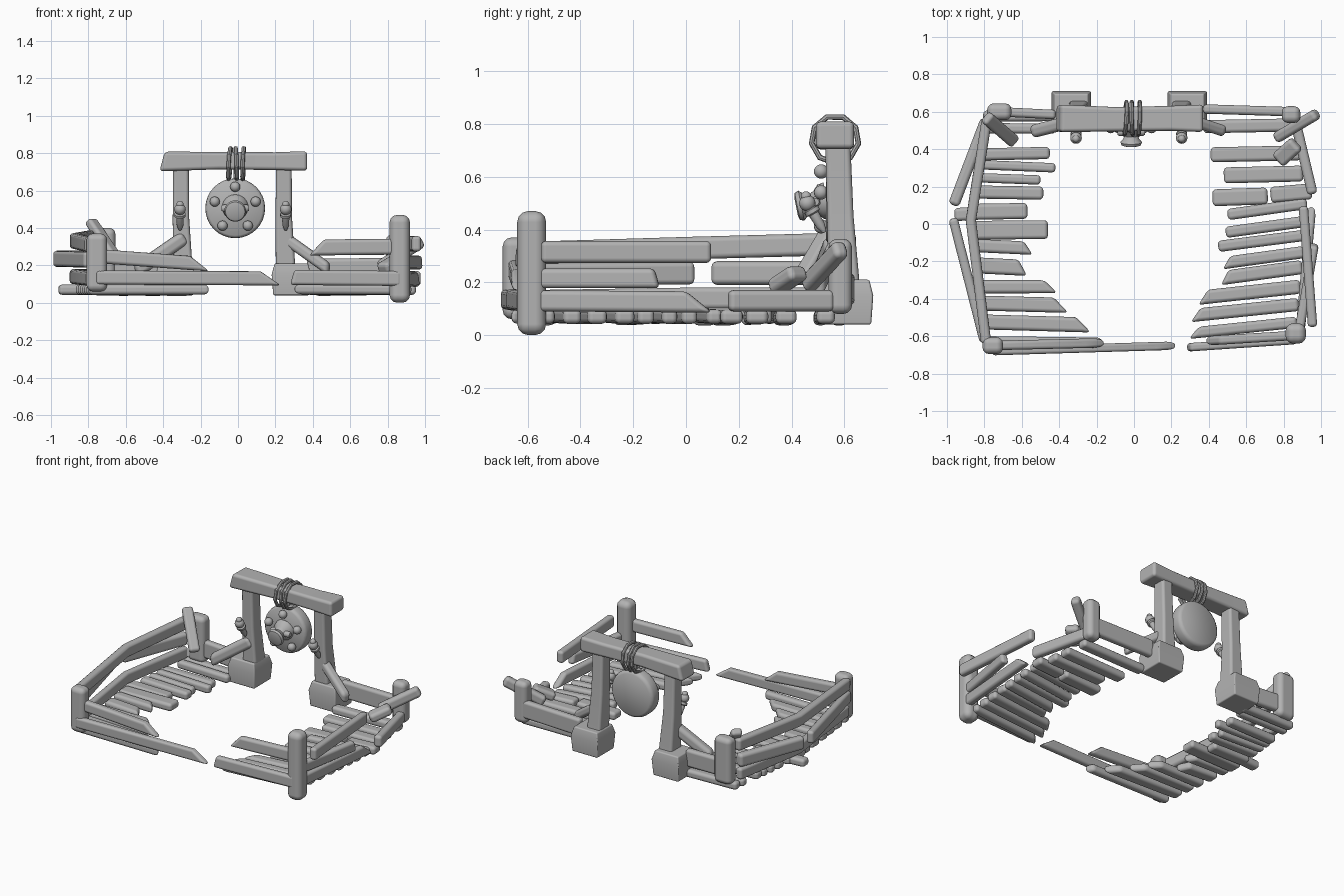
import bpy, bmesh, math, random
from mathutils import Vector

random.seed(4)
cube = bpy.data.objects.get("Cube")
if cube:
    bpy.data.objects.remove(cube, do_unlink=True)

grey = bpy.data.materials.new("plain_grey")
grey.use_nodes = True
grey.diffuse_color = (0.45, 0.45, 0.45, 1)
bsdf = next(n for n in grey.node_tree.nodes if n.type == 'BSDF_PRINCIPLED')
bsdf.inputs["Base Color"].default_value = (0.45, 0.45, 0.45, 1)


def finish(name, bm, angle=None):
    bmesh.ops.recalc_face_normals(bm, faces=bm.faces[:])
    mesh = bpy.data.meshes.new(name)
    bm.to_mesh(mesh)
    bm.free()
    mesh.materials.append(grey)
    mesh.shade_smooth()
    if angle:
        mesh.set_sharp_from_angle(angle=math.radians(angle))
    ob = bpy.data.objects.new(name, mesh)
    bpy.context.collection.objects.link(ob)
    return ob


def timber(name, path, width, height, scales=None, cut=(0, 0), rounding=0.38):
    """Rounded beam along a path; cut slants the far end sideways or upwards."""
    pts = [Vector(p) for p in path]
    bm = bmesh.new()
    rings = []
    for i, p in enumerate(pts):
        d = (pts[min(i + 1, len(pts) - 1)] - pts[max(i - 1, 0)]).normalized()
        side = d.cross(Vector((0, 1, 0) if abs(d.z) > 0.9 else (0, 0, 1))).normalized()
        up = side.cross(d)
        k = scales[i] if scales else 1
        ring = []
        for s, u in ((-1, -1), (1, -1), (1, 1), (-1, 1)):
            co = p + side * s * width * k / 2 + up * u * height * k / 2
            if i == len(pts) - 1:
                co -= d * (max(0, s * cut[0]) + max(0, u * cut[1]))
            ring.append(bm.verts.new(co))
        rings.append(ring)
    for a, b in zip(rings, rings[1:]):
        for j in range(4):
            bm.faces.new((a[j], a[(j + 1) % 4], b[(j + 1) % 4], b[j]))
    bm.faces.new(rings[0])
    bm.faces.new(rings[-1])
    ob = finish(name, bm)
    bev = ob.modifiers.new("rounded", 'BEVEL')
    bev.width = min(width, height) * rounding
    bev.segments = 3
    bev.limit_method = 'ANGLE'
    bev.angle_limit = math.radians(35)
    bev.harden_normals = True
    return ob


def lathe(name, origin, axis, profile, sides=24):
    """Turned part: profile lists (distance along axis, radius)."""
    axis = Vector(axis).normalized()
    u = axis.orthogonal().normalized()
    v = axis.cross(u)
    bm = bmesh.new()
    rings = []
    for dist, r in profile:
        rings.append([bm.verts.new(Vector(origin) + axis * dist
                      + (u * math.cos(t) + v * math.sin(t)) * r)
                      for t in (math.tau * i / sides for i in range(sides))])
    for a, b in zip(rings, rings[1:]):
        for j in range(sides):
            bm.faces.new((a[j], a[(j + 1) % sides], b[(j + 1) % sides], b[j]))
    bm.faces.new(rings[0])
    bm.faces.new(rings[-1])
    return finish(name, bm, 40)


def ball(name, pos, r):
    bm = bmesh.new()
    bmesh.ops.create_uvsphere(bm, u_segments=16, v_segments=10, radius=r)
    bmesh.ops.translate(bm, vec=pos, verts=bm.verts)
    finish(name, bm)


def torus(name, pos, R, r, lean):
    bpy.ops.mesh.primitive_torus_add(location=pos, major_radius=R, minor_radius=r,
                                     major_segments=9, minor_segments=8,
                                     rotation=(lean * 2, math.pi / 2 + lean, lean))
    ob = bpy.context.object
    ob.name = name
    ob.data.materials.append(grey)


# Corner posts
timber("front_left_post", [(.865, -.585, 0), (.865, -.585, .47)], .11, .11)
timber("front_right_post", [(-.755, -.65, .06), (-.755, -.65, .37)], .11, .09)
timber("back_left_post", [(.84, .585, .08), (.84, .585, .365)], .1, .09)
timber("back_right_post", [(-.72, .6, .08), (-.72, .6, .4)], .13, .09)

# Arch: stone feet, uprights and crossbeam
for side, x in (("right", -.335), ("left", .285)):
    timber(side + "_foot", [(x, .61, .04), (x, .61, .15), (x, .61, .21)], .21, .2,
           scales=(.92, 1, .85), rounding=.04)
for side, x, lean in (("right", -.305, .01), ("left", .245, .01)):
    timber(side + "_upright", [(x + lean, .6, .17), (x, .585, .45), (x, .575, .74)], .088, .1,
           scales=(1.2, 1, .95), rounding=.2)
timber("crossbeam", [(.37, .565, .758), (.2, .565, .757), (-.1, .56, .76), (-.42, .565, .755)],
       .14, .1, scales=(1.05, .95, .93, 1.05), cut=(0, .03), rounding=.2)

# Rope loops and hanger
for x, lean in ((-.045, .06), (-.01, -.03), (.028, .04)):
    torus("rope_loop", (x, .565, .742), .09, .011, lean)
lathe("rope_hanger", (-.012, .57, .72), (0, 0, -1), [(0, .012), (.08, .012)], 8)

# Gong with studs and central boss
lathe("gong", (-.015, .53, .505), (0, 1, 0),
      [(0, .145), (.01, .157), (.025, .16), (.065, .16), (.08, .155), (.09, .14)], 32)
for i in range(5):
    a = math.pi / 2 + math.tau * i / 5
    ball("gong_stud", (-.015 + .115 * math.cos(a), .512, .505 + .115 * math.sin(a)), .027)
lathe("gong_boss", (-.015, .535, .51), (0, -1, -.2),
      [(0, .07), (.025, .066), (.045, .045), (.065, .036), (.085, .045), (.1, .058),
       (.115, .052), (.12, .035)])
lathe("boss_pin", (-.088, .49, .505), (1, 0, 0),
      [(0, .014), (.01, .02), (.136, .02), (.146, .014)], 12)

# Pegs on the uprights
for x in (-.31, .255):
    lathe("peg", (x, .525, .39), (0, -.5, .85),
          [(0, .008), (.03, .018), (.08, .02), (.085, .03), (.1, .03), (.105, .018)], 12)
    ball("peg_knob", (x, .46, .5), .031)
    ball("peg_tip", (x, .455, .525), .02)

# Leaning braces and loose timbers
timber("right_brace", [(-.285, .56, .35), (-.56, .49, .16)], .07, .075, cut=(0, .03))
timber("left_brace", [(.26, .57, .34), (.5, .49, .17)], .06, .06, cut=(0, .03))
timber("right_leaning_plank", [(-.64, .44, .22), (-.79, .57, .44)], .07, .05)
timber("left_leaning_plank", [(.98, .59, .33), (.76, .46, .19)], .06, .07)
timber("left_loose_block", [(.87, .43, .24), (.77, .34, .18)], .09, .06)

# Right side rails
timber("right_top_rail", [(-.79, -.64, .31), (-.872, .02, .33), (-.785, .57, .345)], .055, .085)
timber("right_middle_rail", [(-.8, -.63, .23), (-.968, .03, .235)], .05, .085)
timber("right_middle_rail", [(-.79, .56, .235), (-.965, .1, .235)], .06, .09)
timber("right_low_rail", [(-.79, -.63, .13), (-.875, .02, .14), (-.79, .56, .14)], .05, .08)

# Left side rails
timber("left_top_rail", [(.955, -.55, .315), (.905, .095, .315)], .05, .083)
timber("left_middle_rail", [(.885, -.56, .215), (.965, -.1, .215)], .05, .075, cut=(0, .02))
timber("left_low_rail", [(.89, -.56, .13), (.95, .1, .125)], .05, .08, cut=(0, .1))
timber("left_low_rail", [(.86, .56, .13), (.955, .16, .13)], .055, .08)

# Front rails
timber("front_right_low_rail", [(-.76, -.68, .135), (.23, -.65, .13)], .045, .075, cut=(0, .11))
timber("front_right_high_rail", [(-.76, -.65, .25), (-.15, -.635, .205)], .05, .075, cut=(0, .11))
timber("front_left_low_rail", [(.87, -.62, .13), (.28, -.66, .135)], .045, .08, cut=(0, .02))
timber("front_left_high_rail", [(.87, -.595, .3), (.38, -.625, .295)], .05, .085, cut=(0, .08))

# Back rails
timber("back_left_rail", [(.85, .6, .18), (.37, .615, .175)], .05, .12)
timber("back_right_rail", [(-.72, .6, .18), (-.42, .585, .17)], .05, .12)

# Floor boards: (y, inner end, width, slant of the inner end)
right_boards = ((.58, -.4, .06, 0), (.51, -.42, .055, 0), (.38, -.45, .065, 0),
                (.3, -.42, .05, 0), (.235, -.5, .05, 0), (.165, -.485, .07, 0),
                (.07, -.57, .085, 0), (-.03, -.46, .1, 0), (-.13, -.54, .07, .05),
                (-.235, -.57, .085, .05), (-.335, -.41, .07, .07), (-.435, -.35, .08, .08),
                (-.54, -.23, .08, .08), (-.635, -.15, .055, .03))
for y, inner, w, slant in right_boards:
    outer = -.87 + .11 * abs(y)
    timber("right_floor_board", [(outer, y + random.uniform(-.01, .02), .07),
           (inner, y, random.uniform(.062, .075))], w, .055, cut=(-slant, 0))

left_boards = ((.52, .37, .07, 0), (.37, .41, .08, 0), (.26, .48, .085, 0), (.14, .42, .09, 0),
               (.05, .5, .06, 0), (-.12, .45, .06, 0), (-.045, .49, .06, 0), (-.21, .47, .065, .05),
               (-.29, .46, .075, .05), (-.395, .34, .075, .06), (-.49, .3, .07, .06),
               (-.585, .29, .06, .06))
for y, inner, w, slant in left_boards:
    gap = .14 == y
    outer = .715 if gap else .93 - .1 * abs(y)
    rise = .01 if y > .1 else .06
    timber("left_floor_board", [(outer, y + rise, .07),
           (inner, y, random.uniform(.062, .075))], w, .055, cut=(slant, 0))
timber("left_short_board", [(.95, .175, .07), (.73, .155, .07)], .085, .055)
timber("right_outer_board", [(-.96, .05, .07), (-.8, .06, .07)], .07, .055)
